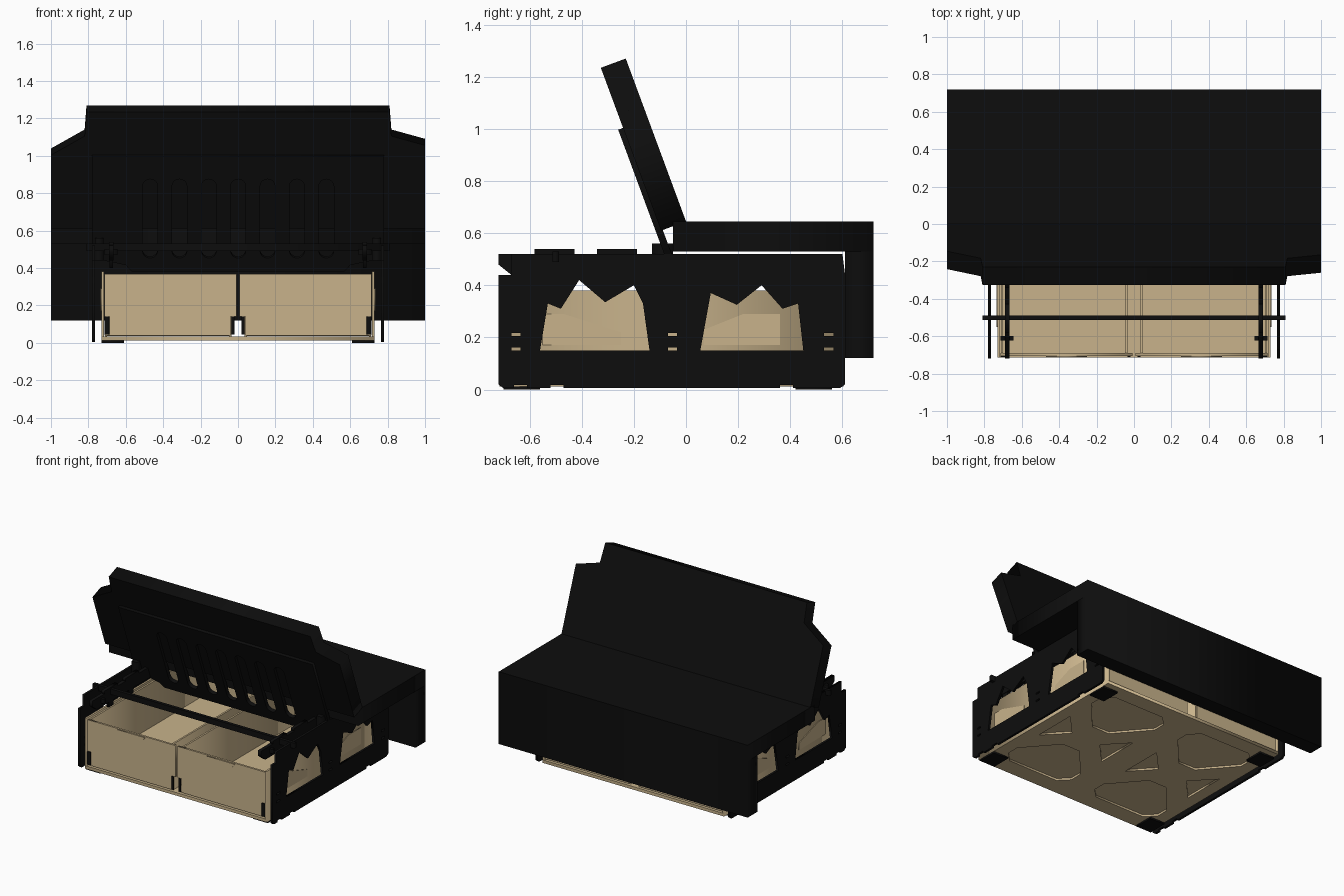
import bpy, math
from mathutils import Matrix, Vector

if "Cube" in bpy.data.objects:
    bpy.data.objects.remove(bpy.data.objects["Cube"])


def material(name, rgb):
    m = bpy.data.materials.new(name)
    m.use_nodes = True
    m.diffuse_color = (*rgb, 1)
    m.node_tree.nodes["Principled BSDF"].inputs["Base Color"].default_value = (*rgb, 1)
    return m


BLACK = material("black", (0.004, 0.004, 0.004))
TAN = material("tan", (0.58, 0.45, 0.26))


def frame(ax, ay, origin=(0, 0, 0)):
    ax, ay = Vector(ax), Vector(ay)
    m = Matrix((ax, ay, ax.cross(ay))).transposed().to_4x4()
    m.translation = origin
    return m


SIDE = frame((0, 1, 0), (0, 0, 1))       # depth runs along +x
FRONT = frame((1, 0, 0), (0, 0, 1))      # depth runs along -y
FLOOR = frame((1, 0, 0), (0, 1, 0))      # depth runs along +z
TILT = math.radians(20.3)
FLAP = frame((1, 0, 0), (0, -math.sin(TILT), math.cos(TILT)), (0, 0, 0.645))


def plate(name, plane, outlines, d0, d1, mat):
    """Extrude a filled outline (further outlines are holes) from depth d0 to d1."""
    cu = bpy.data.curves.new(name, "CURVE")
    cu.dimensions = "2D"
    cu.fill_mode = "BOTH"
    cu.extrude = (d1 - d0) / 2
    for pts in outlines:
        sp = cu.splines.new("POLY")
        sp.points.add(len(pts) - 1)
        for p, (a, b) in zip(sp.points, pts):
            p.co = (a, b, 0, 1)
        sp.use_cyclic_u = True
    tmp = bpy.data.objects.new(name + "_curve", cu)
    bpy.context.collection.objects.link(tmp)
    bpy.context.view_layer.update()
    me = bpy.data.meshes.new_from_object(tmp.evaluated_get(bpy.context.evaluated_depsgraph_get()))
    bpy.data.objects.remove(tmp)
    me.name = name
    me.transform(plane @ Matrix.Translation((0, 0, (d0 + d1) / 2)))
    me.materials.clear()
    me.materials.append(mat)
    ob = bpy.data.objects.new(name, me)
    bpy.context.collection.objects.link(ob)
    return ob


def rect(a0, a1, b0, b1):
    return [(a0, b0), (a1, b0), (a1, b1), (a0, b1)]


def box(name, x0, x1, y0, y1, z0, z1, mat):
    x0, x1 = sorted((x0, x1))
    return plate(name, FLOOR, [rect(x0, x1, y0, y1)], z0, z1, mat)


def flip(pts, s):
    return [(s * a, b) for a, b in pts]


def slot(cx, b0, b1, r):
    arc = [math.pi * i / 8 for i in range(9)]
    return ([(cx + r * math.cos(t), b1 - r + r * math.sin(t)) for t in arc] +
            [(cx - r * math.cos(t), b0 + r - r * math.sin(t)) for t in arc])


# Cover: flat top, back drop and raised front flap
box("cover_top", -1, 1, -0.05, 0.72, 0.53, 0.645, BLACK)
box("cover_back", -1, 1, 0.61, 0.72, 0.12, 0.53, BLACK)
flap = [(-1, 0), (1, 0), (1, 0.475), (0.82, 0.528), (0.81, 0.666),
        (-0.81, 0.666), (-0.82, 0.528), (-1, 0.42)]
plate("flap", FLAP, [flap], 0, 0.102, BLACK)
liner = [(-0.6, -0.2), (-0.57, -0.235), (0.57, -0.235), (0.6, -0.2), (0.78, -0.16),
         (0.78, 0.42), (-0.78, 0.42), (-0.78, -0.16)]
slots = [slot(-0.47 + 0.157 * i, -0.16, 0.29, 0.04) for i in range(7)]
plate("flap_slotted_liner", FLAP, [liner] + slots, 0.095, 0.122, BLACK)

# Floor tray with braced cutouts
cuts = []
for s in (-1, 1):
    cx = 0.37 * s
    for t in (-1, 1):
        cuts.append([(cx + a, -0.05 + t * b) for a, b in
                     ((-0.07, 0.15), (0.07, 0.15), (0.27, 0.38), (0.27, 0.47),
                      (0.2, 0.54), (-0.2, 0.54), (-0.27, 0.47), (-0.27, 0.38))])
        cuts.append([(cx + t * a, -0.05 + b) for a, b in
                     ((0.12, 0), (0.27, 0.16), (0.27, -0.16))])
plate("floor_braces", FLOOR, [rect(-0.73, 0.73, -0.715, 0.605)] + cuts, 0.012, 0.026, TAN)
box("floor_sheet", -0.73, 0.73, -0.715, 0.605, 0.026, 0.034, TAN)

# Side panel outline and its openings, in y and z
panel = [(-0.72, 0.02), (-0.7, 0.005), (-0.66, 0.005), (-0.66, 0.018), (-0.61, 0.018),
         (-0.61, 0.005), (-0.52, 0.005), (-0.52, 0.018), (-0.47, 0.018), (-0.47, 0.005),
         (0.36, 0.005), (0.36, 0.018), (0.41, 0.018), (0.41, 0.005), (0.59, 0.005),
         (0.61, 0.02), (0.61, 0.44), (0.6, 0.52), (-0.67, 0.52), (-0.67, 0.44), (-0.72, 0.44)]
windows = [[(-0.56, 0.15), (-0.53, 0.33), (-0.48, 0.31), (-0.41, 0.42), (-0.31, 0.335),
            (-0.2, 0.4), (-0.165, 0.33), (-0.14, 0.15)],
           [(0.055, 0.15), (0.095, 0.37), (0.195, 0.325), (0.29, 0.4), (0.37, 0.31),
            (0.43, 0.33), (0.45, 0.15)]]
small = [rect(y, y + 0.035, z, z + 0.012) for y in (-0.67, -0.07, 0.53) for z in (0.15, 0.205)]
rail = [(-0.67, 0.44), (0.6, 0.44), (0.6, 0.52), (-0.72, 0.52), (-0.72, 0.48)]
emblems = [[(-0.55, 0.17), (-0.25, 0.17), (-0.25, 0.22), (-0.47, 0.29), (-0.55, 0.29)],
           [(0.07, 0.17), (0.36, 0.17), (0.36, 0.29), (0.22, 0.29), (0.07, 0.23)]]
drawer_face = [(0.007, 0.14), (0.04, 0.14), (0.04, 0.04), (0.714, 0.04),
               (0.714, 0.367), (0.007, 0.367)]
handle = [(0.25, 0.362), (0.27, 0.335), (0.45, 0.335), (0.47, 0.362)]

for s, side in ((-1, "right"), (1, "left")):
    def span(a, b):
        return sorted((s * a, s * b))

    # Black side frame, inner rail and clips
    plate(side + "_side_panel", SIDE, [panel] + windows + small, *span(0.764, 0.78), BLACK)
    plate(side + "_rail", SIDE, [rail], *span(0.665, 0.69), BLACK)
    for y in (-0.505, -0.265):
        plate(side + "_clip", SIDE, [rect(y - 0.077, y + 0.077, 0.52, 0.54)],
              *span(0.665, 0.69), BLACK)
    for y in (-0.5, -0.27, 0.22, 0.4, 0.54):
        plate(side + "_clip_stem", SIDE, [rect(y - 0.025, y + 0.025, 0.4, 0.52)],
              *span(0.668, 0.687), BLACK)
    box(side + "_rail_tab", s * 0.643, s * 0.713, -0.623, -0.6, 0.47, 0.5, BLACK)
    for y in (-0.7, 0.42):
        box(side + "_foot", s * 0.61, s * 0.73, y, y + 0.14, 0, 0.012, BLACK)
    box(side + "_hinge_arm", s * 0.72, s * 0.764, -0.13, -0.05, 0.44, 0.56, BLACK)

    # Tan tray wall with raised shapes
    box(side + "_tray_wall", s * 0.716, s * 0.73, -0.715, 0.605, 0.034, 0.38, TAN)
    for pts in emblems:
        plate(side + "_wall_emblem", SIDE, [pts], *span(0.73, 0.734), TAN)

    # Open-topped drawer
    face = flip(drawer_face, s)
    plate(side + "_drawer_front", FRONT, [face], 0.69, 0.705, TAN)
    plate(side + "_drawer_back", FRONT, [face], -0.595, -0.58, TAN)
    plate(side + "_drawer_handle", FRONT, [flip(handle, s)], 0.705, 0.711, TAN)
    box(side + "_drawer_inner_wall", s * 0.035, s * 0.048, -0.69, 0.58, 0.034, 0.367, TAN)
    box(side + "_drawer_outer_wall", s * 0.7, s * 0.712, -0.69, 0.58, 0.034, 0.367, TAN)
    box(side + "_drawer_floor", s * 0.048, s * 0.7, -0.69, 0.58, 0.036, 0.046, TAN)

    # Black drawer brackets
    for a, b in ((0.02, 0.036), (0.688, 0.713)):
        box(side + "_drawer_bracket", s * a, s * b, -0.712, -0.704, 0.045, 0.14, BLACK)

# Cross bar over the drawers
box("cross_bar", -0.81, 0.81, -0.512, -0.488, 0.49, 0.53, BLACK)
